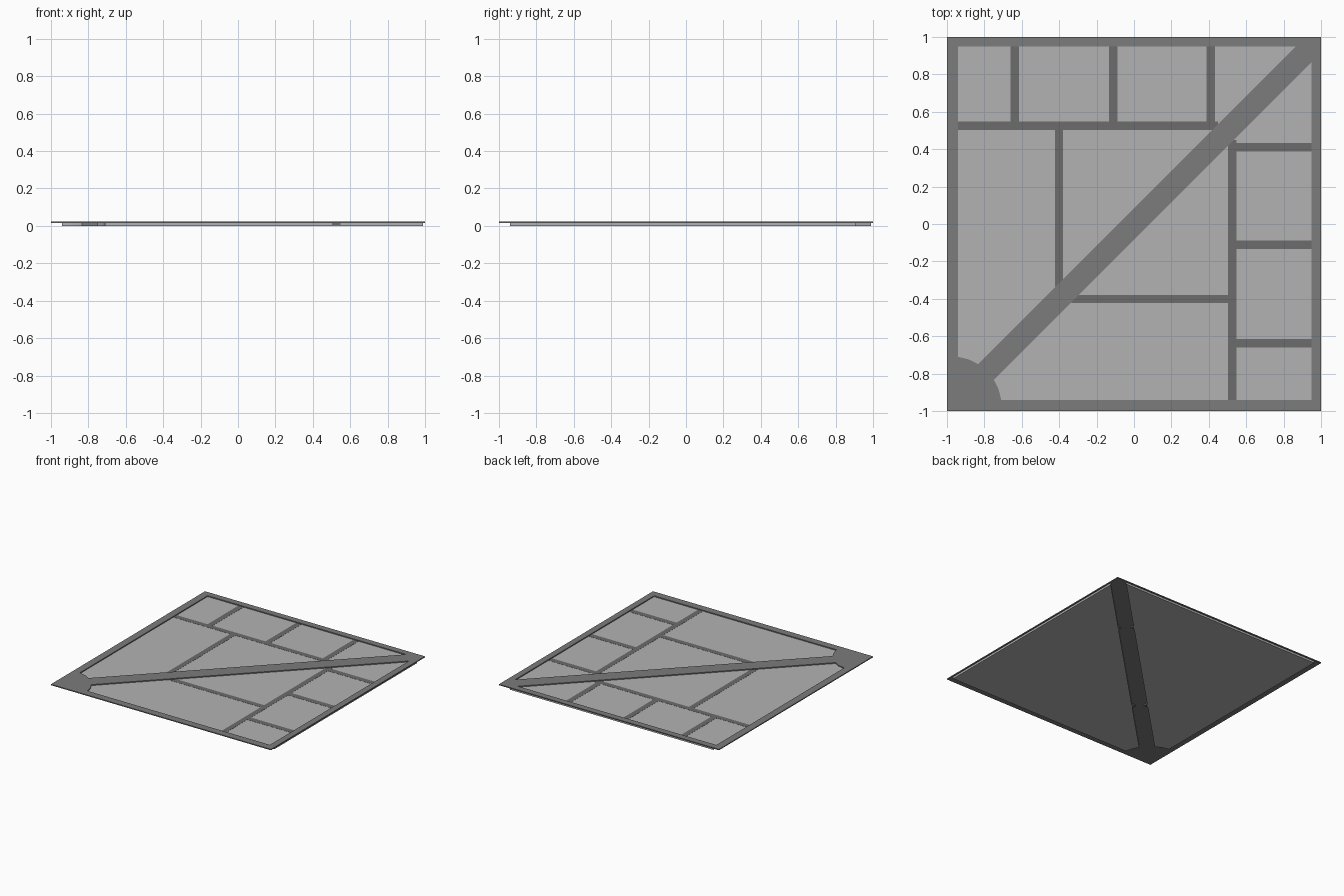
import bpy

if "Cube" in bpy.data.objects:
    bpy.data.objects.remove(bpy.data.objects["Cube"])

PANEL_TOP, FRAME_TOP = 0.016, 0.024


def grey(name, v):
    m = bpy.data.materials.new(name)
    m.diffuse_color = (v, v, v, 1)
    m.use_nodes = True
    m.node_tree.nodes["Principled BSDF"].inputs["Base Color"].default_value = m.diffuse_color
    return m


frame_mat = grey("frame_grey", 0.2)
strip_mat = grey("strip_grey", 0.15)
panel_mat = grey("panel_grey", 0.45)


def swap(pts):
    # mirror across the diagonal, keeping the winding
    return [(y, x) for x, y in reversed(pts)]


def slab(name, loops, z0, z1, mat):
    # outline (first loop) with optional holes, extruded from z0 to z1
    cu = bpy.data.curves.new(name + "_outline", 'CURVE')
    cu.dimensions = '2D'
    cu.fill_mode = 'BOTH'
    cu.extrude = (z1 - z0) / 2
    for pts in loops:
        s = cu.splines.new('POLY')
        s.points.add(len(pts) - 1)
        for p, (x, y) in zip(s.points, pts):
            p.co = (x, y, 0, 1)
        s.use_cyclic_u = True
    tmp = bpy.data.objects.new(name + "_outline", cu)
    bpy.context.collection.objects.link(tmp)
    deps = bpy.context.evaluated_depsgraph_get()
    me = bpy.data.meshes.new_from_object(tmp.evaluated_get(deps))
    bpy.data.objects.remove(tmp)
    for v in me.vertices:
        v.co.z += (z0 + z1) / 2
    me.materials.clear()
    me.materials.append(mat)
    for p in me.polygons:
        p.use_smooth = False
    ob = bpy.data.objects.new(name, me)
    bpy.context.collection.objects.link(ob)
    return ob


def rect(x0, x1, y0, y1):
    return [(x0, y0), (x1, y0), (x1, y1), (x0, y1)]


def half(edge):
    # triangular opening below the diagonal, notched near the corner
    return [(-0.71, -0.94), (edge, -0.94), (edge, edge - 0.083),
            (-0.75, -0.833), (-0.725, -0.88)]


# frame: square border, diagonal bar and corner plate in one sheet
hole = half(0.948)
slab("frame", [rect(-1, 1, -1, 1), hole, swap(hole)], PANEL_TOP, FRAME_TOP, frame_mat)

# panels tucked under the frame on the two far sides
panel = half(0.99)
slab("panel_right", [panel], 0, PANEL_TOP, panel_mat)
slab("panel_left", [swap(panel)], 0, PANEL_TOP, panel_mat)

# dividing strips, laid out for one half and mirrored across the diagonal
strips = [rect(0.503, 0.547, -0.941, 0.45), rect(-0.335, 0.503, -0.423, -0.379)]
strips += [rect(0.547, 0.97, y - 0.023, y + 0.023) for y in (0.41, -0.11, -0.637)]
for i, s in enumerate(strips):
    slab(f"strip_right_{i}", [s], 0.004, PANEL_TOP + 0.001, strip_mat)
    slab(f"strip_left_{i}", [swap(s)], 0.004, PANEL_TOP + 0.001, strip_mat)
